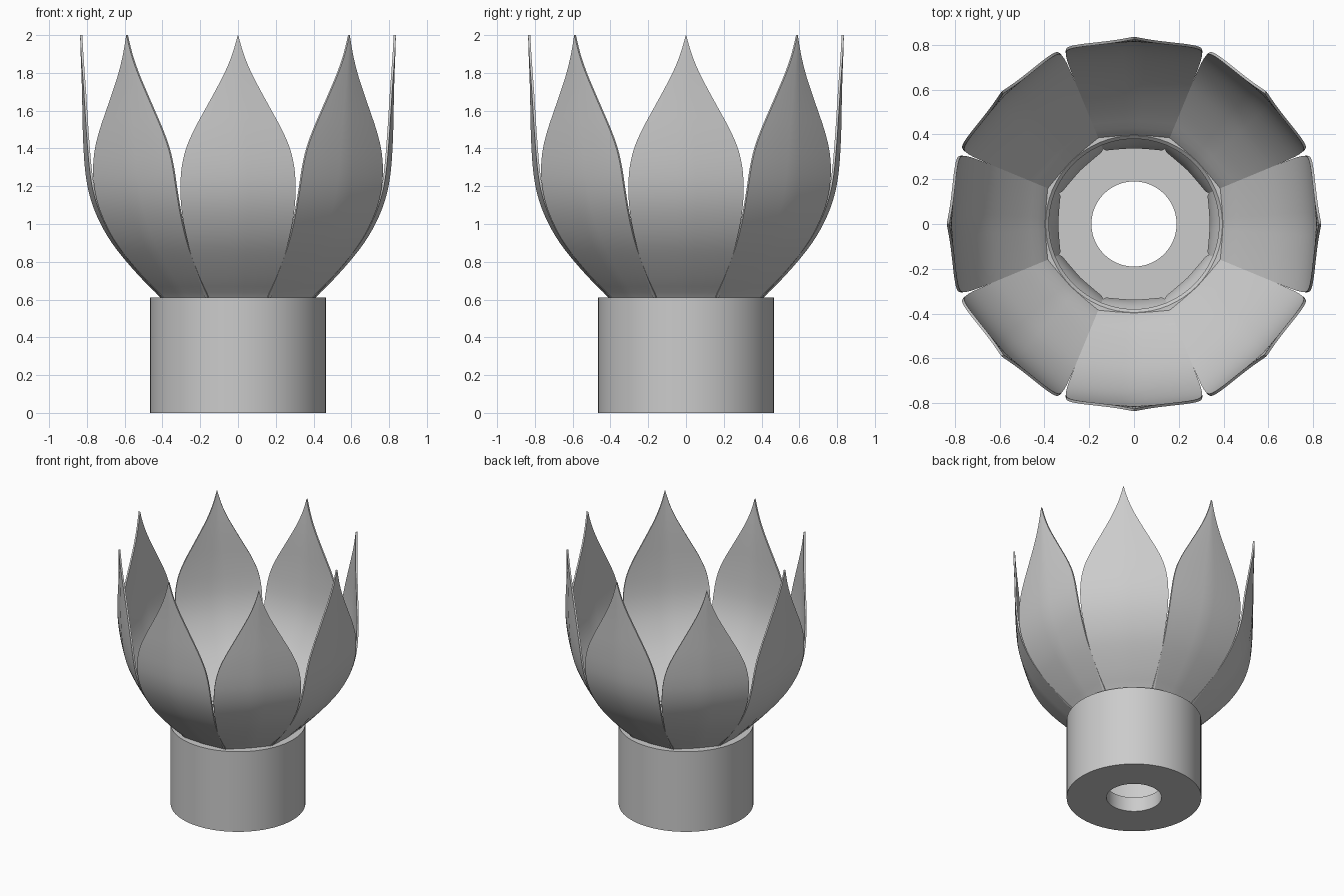
import bpy, bmesh, math

if "Cube" in bpy.data.objects:
    bpy.data.objects.remove(bpy.data.objects["Cube"])

mat = bpy.data.materials.new("light_grey")
mat.diffuse_color = (0.6, 0.6, 0.6, 1)
mat.use_nodes = True
mat.node_tree.nodes["Principled BSDF"].inputs["Base Color"].default_value = mat.diffuse_color


def make_object(name, bm, angle):
    bmesh.ops.recalc_face_normals(bm, faces=bm.faces)
    me = bpy.data.meshes.new(name)
    bm.to_mesh(me)
    bm.free()
    ob = bpy.data.objects.new(name, me)
    bpy.context.collection.objects.link(ob)
    me.materials.append(mat)
    bpy.ops.object.select_all(action='DESELECT')
    ob.select_set(True)
    bpy.context.view_layer.objects.active = ob
    bpy.ops.object.shade_smooth_by_angle(angle=math.radians(angle))
    return ob


# Cup with a thick floor and round drain hole: closed profile spun round z
N = 64
profile = [(0.19, 0), (0.465, 0), (0.465, 0.61), (0.395, 0.61),
           (0.38, 0.595), (0.38, 0.11), (0.19, 0.11)]
bm = bmesh.new()
rings = [[bm.verts.new((r * math.cos(2 * math.pi * i / N), r * math.sin(2 * math.pi * i / N), z))
          for i in range(N)] for r, z in profile]
for k, a in enumerate(rings):
    b = rings[(k + 1) % len(rings)]
    for i in range(N):
        j = (i + 1) % N
        bm.faces.new((a[i], a[j], b[j], b[i]))
make_object("cup", bm, 30)

# Petal stations: height, midline radius, half width
STATIONS = [(0.45, 0.35, 0.125), (0.53, 0.365, 0.148), (0.61, 0.412, 0.175), (0.70, 0.50, 0.205),
            (0.80, 0.59, 0.238), (0.90, 0.668, 0.265), (1.00, 0.727, 0.287), (1.10, 0.77, 0.301),
            (1.20, 0.797, 0.305), (1.30, 0.811, 0.298), (1.40, 0.818, 0.275), (1.50, 0.822, 0.232),
            (1.60, 0.824, 0.178), (1.70, 0.826, 0.123), (1.80, 0.829, 0.071), (1.90, 0.833, 0.03),
            (2.00, 0.836, 0.001)]


def catmull(p0, p1, p2, p3, t):
    return [0.5 * (2 * b + (c - a) * t + (2 * a - 5 * b + 4 * c - d) * t * t
                   + (3 * b - a - 3 * c + d) * t ** 3) for a, b, c, d in zip(p0, p1, p2, p3)]


rows = []
last = len(STATIONS) - 1
for k in range(last):
    quad = [STATIONS[min(max(k + o, 0), last)] for o in (-1, 0, 1, 2)]
    rows += [catmull(*quad, s / 3) for s in range(3)]
rows.append(STATIONS[-1])

# Eight thin petals, nearly flat across with a soft central keel
M = 6
for p in range(8):
    ang = p * math.pi / 4
    ca, sa = math.cos(ang), math.sin(ang)
    bm = bmesh.new()
    grid = []
    for z, r, w in rows:
        line = []
        for i in range(-M, M + 1):
            t = i / M
            y = w * t
            x = r - 0.05 * w * abs(t) - 0.03 * w * t * t
            line.append(bm.verts.new((x * ca - y * sa, x * sa + y * ca, z)))
        grid.append(line)
    for a, b in zip(grid, grid[1:]):
        for i in range(2 * M):
            bm.faces.new((a[i], a[i + 1], b[i + 1], b[i]))
    ob = make_object(f"petal_{p + 1}", bm, 30)
    sol = ob.modifiers.new("thickness", 'SOLIDIFY')
    sol.thickness = 0.012
    sol.offset = -1
    bpy.ops.object.modifier_apply(modifier=sol.name)
    bpy.ops.object.shade_smooth_by_angle(angle=math.radians(30))
